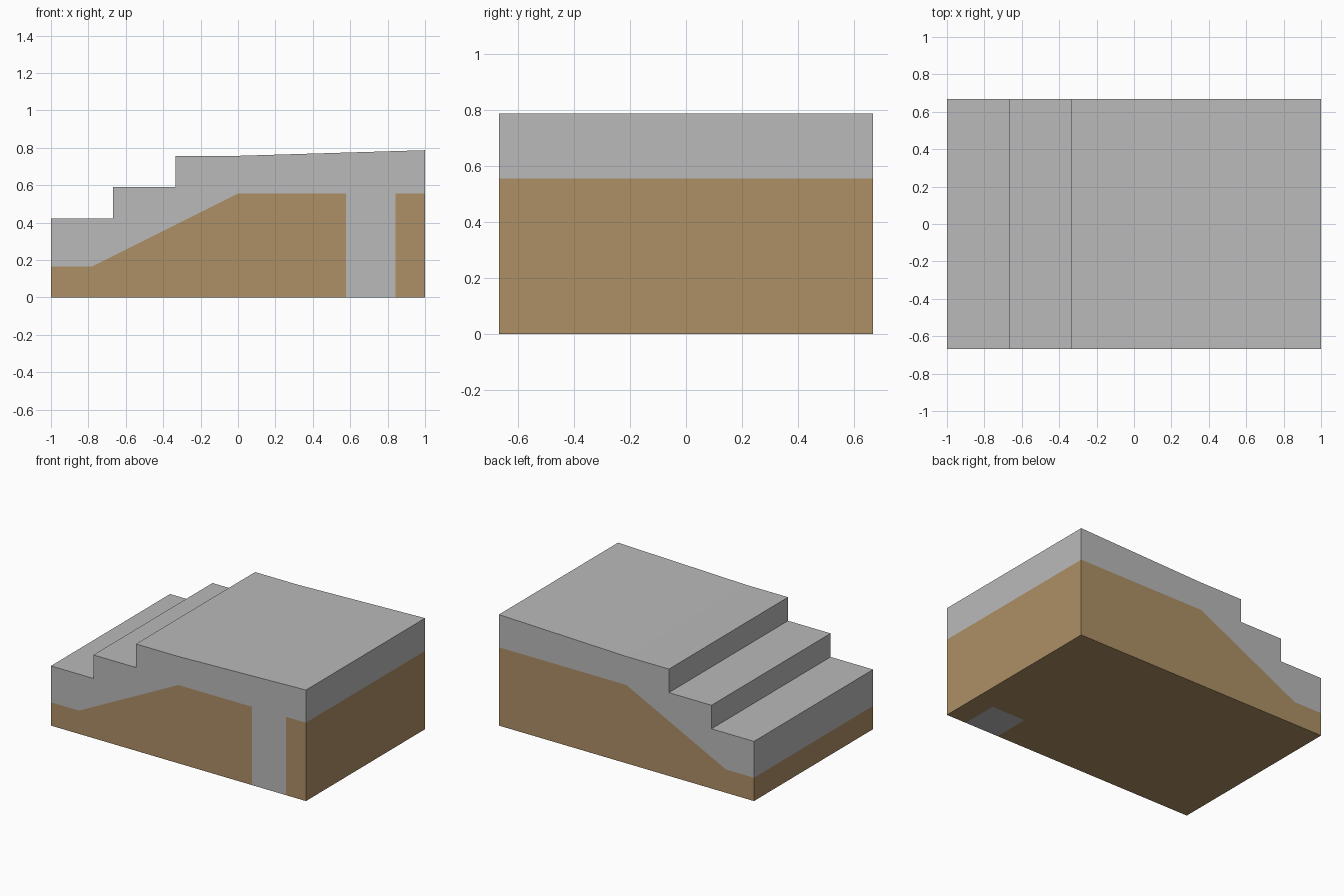
import bpy, bmesh

if "Cube" in bpy.data.objects:
    bpy.data.objects.remove(bpy.data.objects["Cube"])

HALF = 0.667                      # half depth in y
COL_X0, COL_X1, COL_BACK = 0.577, 0.843, -0.40


def srgb(r, g, b):
    lin = lambda c: c / 12.92 if c <= 0.04045 else ((c + 0.055) / 1.055) ** 2.4
    return tuple(lin(c / 255) for c in (r, g, b)) + (1.0,)


def material(name, colour):
    m = bpy.data.materials.new(name)
    m.diffuse_color = colour
    m.use_nodes = True
    m.node_tree.nodes["Principled BSDF"].inputs["Base Color"].default_value = m.diffuse_color
    return m


def extrude_profile(name, pts, y0, y1, mat):
    """Extrude an x/z profile from y0 to y1."""
    bm = bmesh.new()
    face = bm.faces.new([bm.verts.new((x, y0, z)) for x, z in pts])
    ext = bmesh.ops.extrude_face_region(bm, geom=[face])
    verts = [v for v in ext["geom"] if isinstance(v, bmesh.types.BMVert)]
    bmesh.ops.translate(bm, verts=verts, vec=(0, y1 - y0, 0))
    bmesh.ops.recalc_face_normals(bm, faces=bm.faces)
    mesh = bpy.data.meshes.new(name)
    bm.to_mesh(mesh)
    bm.free()
    mesh.materials.append(mat)
    ob = bpy.data.objects.new(name, mesh)
    bpy.context.collection.objects.link(ob)
    return ob


def rect(x0, x1, z0, z1):
    return [(x0, z0), (x1, z0), (x1, z1), (x0, z1)]


concrete = material("concrete grey", srgb(186, 186, 186))
earth = material("earth brown", srgb(174, 144, 102))

# Line where concrete rests on earth
bed = [(-1, 0.165), (-0.78, 0.165), (0, 0.555), (1, 0.555)]

# Stepped concrete slab with a slightly sloping landing
steps = [(1, 0.787), (0, 0.757), (-0.333, 0.757), (-0.333, 0.59),
         (-0.667, 0.59), (-0.667, 0.423), (-1, 0.423)]
extrude_profile("concrete_steps", bed + steps, -HALF, HALF, concrete)

# Square pier going down to the base at the front
extrude_profile("concrete_pier", rect(COL_X0, COL_X1, 0, 0.555),
                -HALF, COL_BACK, concrete)

# Earth bank, split around the pier: main bank, strip right of pier, block behind it
extrude_profile("earth_bank", [(-1, 0), (COL_X0, 0), (COL_X0, 0.555)] + bed[2::-1],
                -HALF, HALF, earth)
extrude_profile("earth_right_strip", rect(COL_X1, 1, 0, 0.555), -HALF, HALF, earth)
extrude_profile("earth_behind_pier", rect(COL_X0, COL_X1, 0, 0.555),
                COL_BACK, HALF, earth)
